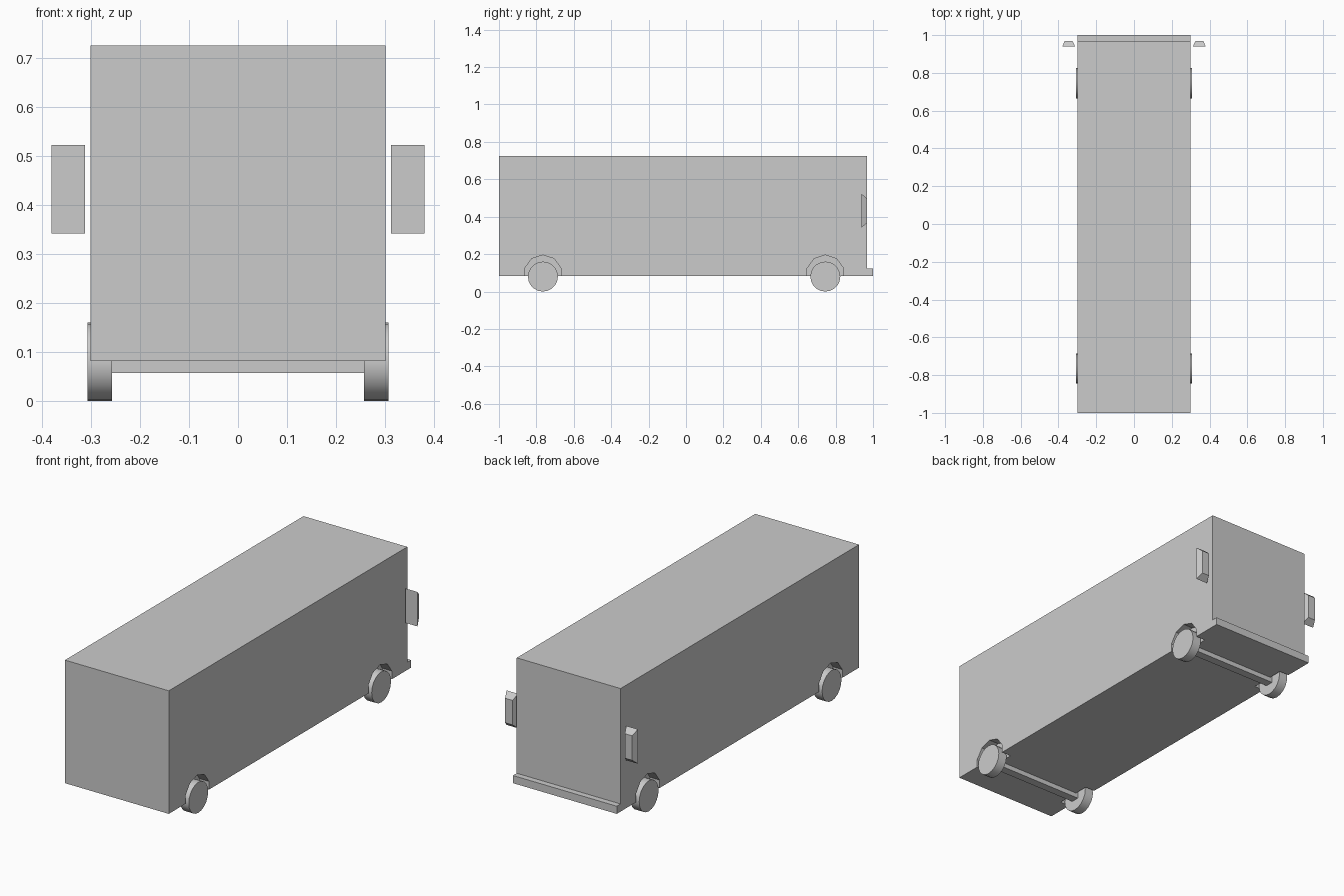
import bpy, bmesh, math

if "Cube" in bpy.data.objects:
    bpy.data.objects.remove(bpy.data.objects["Cube"])

AXLES = (-0.765, 0.745)


def box(name, lo, hi):
    bpy.ops.mesh.primitive_cube_add(size=1, location=[(a + b) / 2 for a, b in zip(lo, hi)])
    ob = bpy.context.object
    ob.name = name
    ob.scale = [b - a for a, b in zip(lo, hi)]
    bpy.ops.object.transform_apply(location=False, rotation=False, scale=True)
    return ob


def loft(name, a, b):
    # closed solid between two matching outlines
    n = len(a)
    faces = [list(range(n)), list(range(n, 2 * n))]
    faces += [[i, (i + 1) % n, (i + 1) % n + n, i + n] for i in range(n)]
    me = bpy.data.meshes.new(name)
    me.from_pydata(a + b, [], faces)
    bm = bmesh.new()
    bm.from_mesh(me)
    bmesh.ops.recalc_face_normals(bm, faces=bm.faces)
    bm.to_mesh(me)
    bm.free()
    ob = bpy.data.objects.new(name, me)
    bpy.context.collection.objects.link(ob)
    return ob


def cylinder(name, sides, radius, depth, loc):
    bpy.ops.mesh.primitive_cylinder_add(vertices=sides, radius=radius, depth=depth,
                                        location=loc, rotation=(0, math.pi / 2, 0))
    ob = bpy.context.object
    ob.name = name
    return ob


# body shell and front bumper
body = box("body", (-0.30, -1.0, 0.082), (0.30, 0.969, 0.725))
box("bumper", (-0.30, 0.967, 0.082), (0.30, 1.0, 0.122))

for y in AXLES:
    # axle between the wheels
    box("axle", (-0.27, y - 0.022, 0.057), (0.27, y + 0.022, 0.10))
    for s in (-1, 1):
        # faceted wheel arch cut into the body
        ring = [(y + 0.102 * math.sin(k * math.pi / 5), 0.093 + 0.102 * math.cos(k * math.pi / 5))
                for k in range(10)]
        cutter = loft("arch_cutter", [(s * 0.245, p, z) for p, z in ring],
                      [(s * 0.35, p, z) for p, z in ring])
        cutter.hide_render = True
        cutter.hide_viewport = True
        mod = body.modifiers.new("arch", 'BOOLEAN')
        mod.operation = 'DIFFERENCE'
        mod.solver = 'EXACT'
        mod.object = cutter
        # wheel
        cylinder("wheel", 20, 0.08, 0.05, (s * 0.282, y, 0.08))
        bpy.ops.object.shade_smooth_by_angle(angle=math.radians(40))

# side mirrors, tapering to a smaller face
for s in (-1, 1):
    def rect(x0, x1, y, z0, z1):
        return [(s * x0, y, z0), (s * x1, y, z0), (s * x1, y, z1), (s * x0, y, z1)]
    loft("mirror", rect(0.312, 0.38, 0.939, 0.342, 0.522),
         rect(0.325, 0.367, 0.969, 0.368, 0.496))
